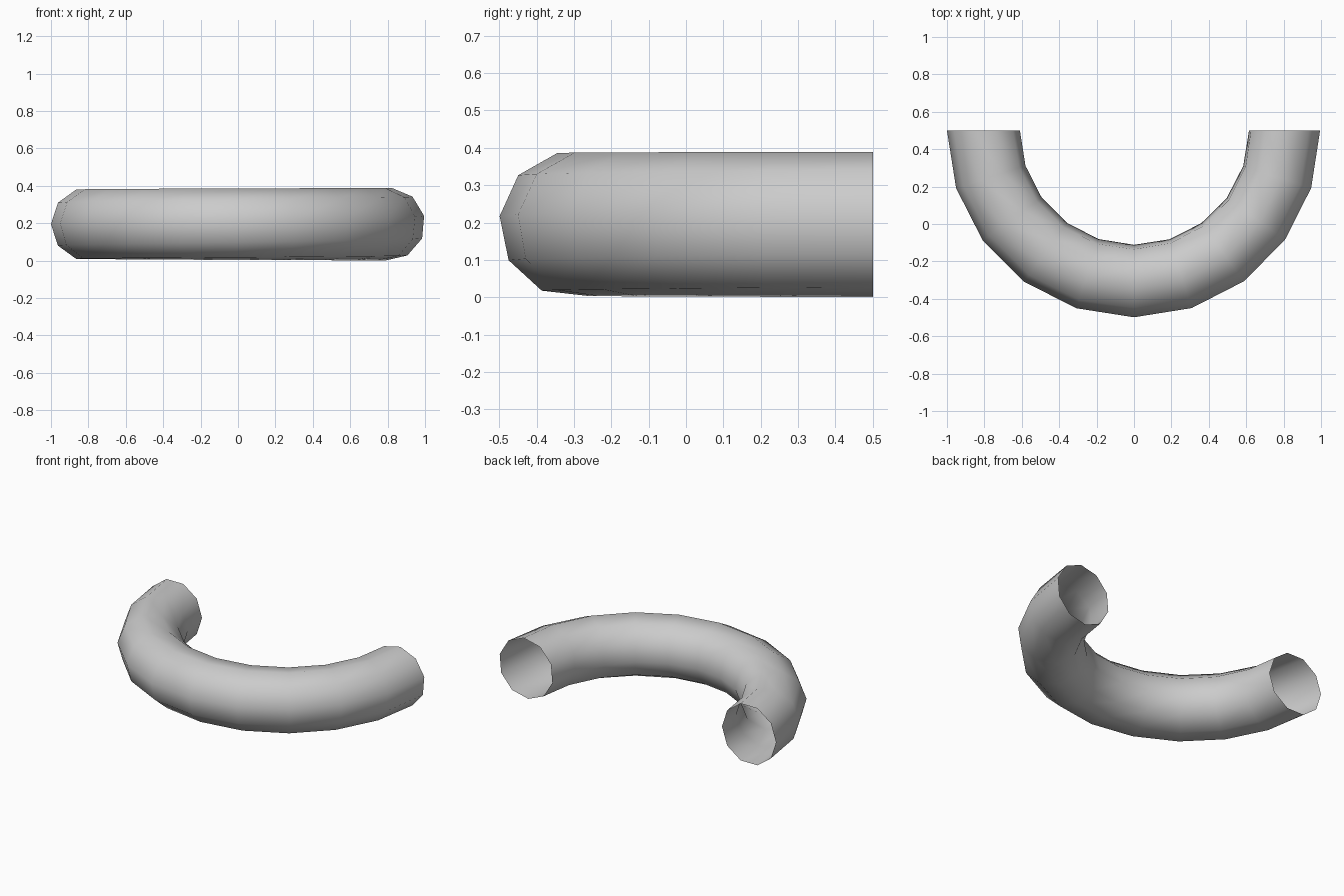
import bpy, bmesh, math

if "Cube" in bpy.data.objects:
    bpy.data.objects.remove(bpy.data.objects["Cube"])

SEGMENTS, SIDES = 10, 10
MAJOR, MINOR = 0.805, 0.195
TWIST = math.radians(13)   # gradual roll of the section along the bend

grey = bpy.data.materials.new("light grey")
grey.diffuse_color = (0.6, 0.6, 0.6, 1)
grey.use_nodes = True
grey.node_tree.nodes["Principled BSDF"].inputs["Base Color"].default_value = grey.diffuse_color

# Rings of the half-circle bend, swept from the left end to the right end
bm = bmesh.new()
rings = []
for i in range(SEGMENTS + 1):
    t = i / SEGMENTS
    bend = math.pi * (1 + t)
    ring = []
    for j in range(SIDES):
        a = 2 * math.pi * j / SIDES + TWIST * t
        r = MAJOR + MINOR * math.cos(a)
        ring.append(bm.verts.new((r * math.cos(bend), 0.5 + r * math.sin(bend),
                                  MINOR + MINOR * math.sin(a))))
    rings.append(ring)

# Tube wall, open at both ends
for r0, r1 in zip(rings, rings[1:]):
    for j in range(SIDES):
        k = (j + 1) % SIDES
        bm.faces.new((r0[j], r1[j], r1[k], r0[k])).smooth = True
bm.normal_update()

mesh = bpy.data.meshes.new("pipe_bend")
bm.to_mesh(mesh)
bm.free()
mesh.materials.append(grey)
pipe = bpy.data.objects.new("pipe_bend", mesh)
bpy.context.collection.objects.link(pipe)
